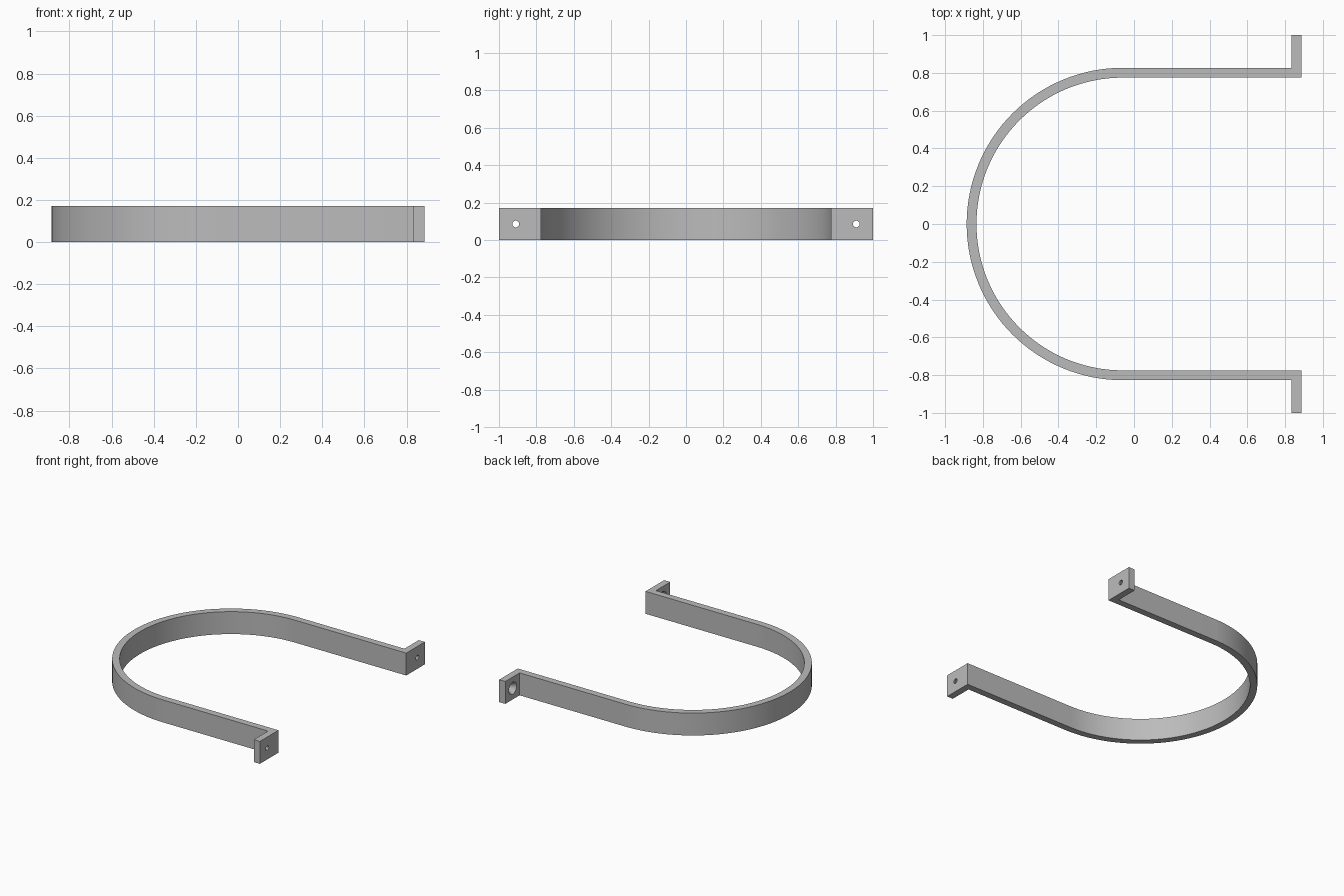
import bpy, bmesh, math
from mathutils import Matrix, Vector

cube = bpy.data.objects.get("Cube")
if cube:
    bpy.data.objects.remove(cube, do_unlink=True)

HEIGHT, THICK = 0.172, 0.052
OUTER = 0.827
INNER = OUTER - THICK
END = 0.886
CENTRE = OUTER - END
SEGMENTS = 64

grey = bpy.data.materials.new("grey metal")
grey.use_nodes = True
colour = (0.5, 0.5, 0.5, 1)
grey.diffuse_color = colour
grey.node_tree.nodes["Principled BSDF"].inputs["Base Color"].default_value = colour


def make_object(name, bm):
    bmesh.ops.recalc_face_normals(bm, faces=bm.faces)
    mesh = bpy.data.meshes.new(name)
    bm.to_mesh(mesh)
    bm.free()
    mesh.materials.append(grey)
    obj = bpy.data.objects.new(name, mesh)
    bpy.context.collection.objects.link(obj)
    return obj


def arc(radius):
    angles = [math.pi * (0.5 + i / SEGMENTS) for i in range(SEGMENTS + 1)]
    return [(CENTRE + radius * math.cos(a), radius * math.sin(a)) for a in angles]


# Strap with outward mounting tabs, as paired inner and outer outlines
tab = END - THICK
outer = [(tab, 1), (tab, OUTER)] + arc(OUTER) + [(tab, -OUTER), (tab, -1)]
inner = [(END, 1), (END, INNER)] + arc(INNER) + [(END, -INNER), (END, -1)]
bm = bmesh.new()
rows = [[bm.verts.new((x, y, 0)) for x, y in line] for line in (outer, inner)]
for i in range(len(outer) - 1):
    bm.faces.new((rows[0][i], rows[0][i + 1], rows[1][i + 1], rows[1][i]))
result = bmesh.ops.extrude_face_region(bm, geom=bm.faces[:])
top = [v for v in result["geom"] if isinstance(v, bmesh.types.BMVert)]
bmesh.ops.translate(bm, verts=top, vec=(0, 0, HEIGHT))
strap = make_object("clamp_strap", bm)

# Countersunk screw holes through both tabs
bm = bmesh.new()
for side in (-1, 1):
    for wide, narrow, length, x in ((0.048, 0.018, 0.045, tab + 0.02),
                                    (0.018, 0.018, 0.06, END - 0.015)):
        place = Matrix.Translation(Vector((x, side * 0.91, HEIGHT / 2)))
        bmesh.ops.create_cone(bm, cap_ends=True, segments=32, radius1=wide,
                              radius2=narrow, depth=length,
                              matrix=place @ Matrix.Rotation(math.pi / 2, 4, 'Y'))
cutter = make_object("screw_hole_cutter", bm)
cutter.hide_render = True

cut = strap.modifiers.new("screw holes", 'BOOLEAN')
cut.operation = 'DIFFERENCE'
cut.solver = 'EXACT'
cut.use_self = True
cut.object = cutter
bpy.context.view_layer.objects.active = strap
bpy.ops.object.select_all(action='DESELECT')
strap.select_set(True)
bpy.ops.object.modifier_apply(modifier=cut.name)
bpy.data.objects.remove(cutter, do_unlink=True)
bpy.ops.object.shade_smooth_by_angle(angle=math.radians(30))
